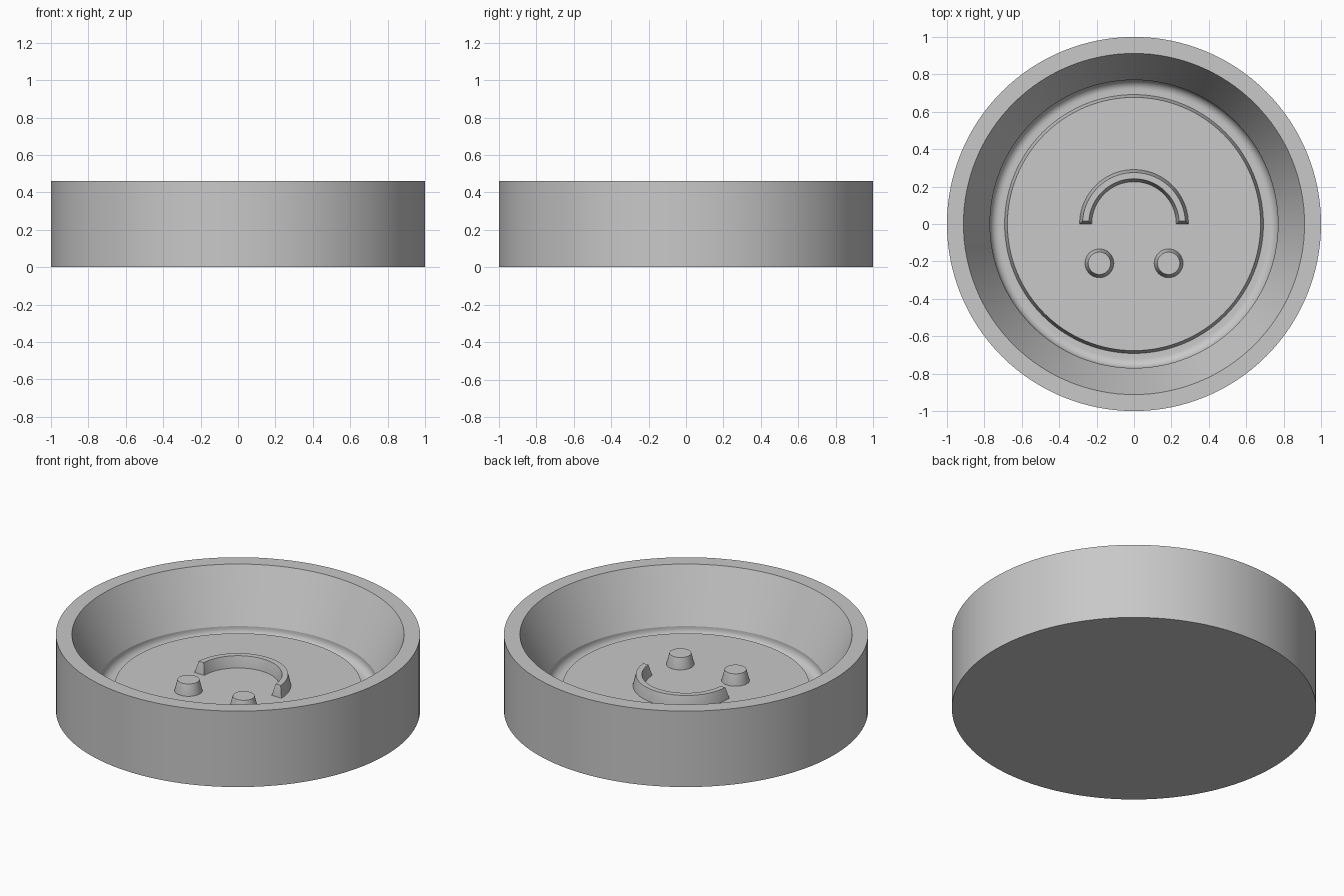
import bpy, bmesh, math

if "Cube" in bpy.data.objects:
    bpy.data.objects.remove(bpy.data.objects["Cube"])

grey = bpy.data.materials.new("plain grey")
grey.diffuse_color = (0.58, 0.58, 0.58, 1)
grey.use_nodes = True
grey.node_tree.nodes["Principled BSDF"].inputs["Base Color"].default_value = grey.diffuse_color

FLOOR = 0.15     # height of the raised centre disc
MOAT = 0.09      # bottom of the channel round the disc
PEG_TOP = 0.217  # top of the raised details


def finish(name, bm):
    bmesh.ops.remove_doubles(bm, verts=bm.verts, dist=1e-5)
    bmesh.ops.recalc_face_normals(bm, faces=bm.faces)
    mesh = bpy.data.meshes.new(name)
    bm.to_mesh(mesh)
    bm.free()
    mesh.materials.append(grey)
    obj = bpy.data.objects.new(name, mesh)
    bpy.context.collection.objects.link(obj)
    bpy.ops.object.select_all(action='DESELECT')
    obj.select_set(True)
    bpy.context.view_layer.objects.active = obj
    bpy.ops.object.shade_smooth_by_angle(angle=math.radians(20))
    return obj


def lathe(name, profile, steps, centre=(0, 0)):
    """Spin an (r, z) profile, which starts and ends on the axis."""
    bm = bmesh.new()
    verts = [bm.verts.new((r, 0, z)) for r, z in profile]
    edges = [bm.edges.new(p) for p in zip(verts, verts[1:])]
    bmesh.ops.spin(bm, geom=verts + edges, cent=(0, 0, 0), axis=(0, 0, 1),
                   angle=math.tau, steps=steps)
    bmesh.ops.translate(bm, verts=bm.verts, vec=(*centre, 0))
    return finish(name, bm)


# Dish: flat base, straight outside, sloped inside, rounded channel, raised disc
fillet = [(0.72 + 0.05 * math.cos(a), 0.14 - 0.05 * math.sin(a))
          for a in (math.radians(11.25 * i) for i in range(9))]
lathe("dish", [(0, 0), (1, 0), (1, 0.46), (0.912, 0.46), (0.77, FLOOR), *fillet,
               (0.692, MOAT), (0.677, FLOOR), (0, FLOOR)], 128)

# Two tapered pegs
for side, x in (("left", -0.185), ("right", 0.185)):
    lathe(side + "_peg", [(0, FLOOR - 0.01), (0.077, FLOOR - 0.01), (0.077, FLOOR),
                          (0.06, PEG_TOP), (0, PEG_TOP)], 48, (x, -0.21))

# Half-ring ridge with sloped sides and ends
bm = bmesh.new()
STEPS = 48
section = [(0.226, FLOOR - 0.01, 0), (0.226, FLOOR, 0),
           (0.242, PEG_TOP, 0.016), (0.275, PEG_TOP, 0.016),
           (0.291, FLOOR, 0), (0.291, FLOOR - 0.01, 0)]
rings = []
for i in range(STEPS + 1):
    ring = []
    for r, z, inset in section:
        start = math.asin(inset / r)
        a = start + (math.pi - 2 * start) * i / STEPS
        ring.append(bm.verts.new((r * math.cos(a), r * math.sin(a), z)))
    rings.append(ring)
n = len(section)
for a, b in zip(rings, rings[1:]):
    for k in range(n):
        bm.faces.new((a[k], a[(k + 1) % n], b[(k + 1) % n], b[k]))
for ring in (rings[0], rings[-1]):
    bm.faces.new(ring[1:5])
    bm.faces.new((ring[0], ring[1], ring[4], ring[5]))
finish("arched_ridge", bm)
